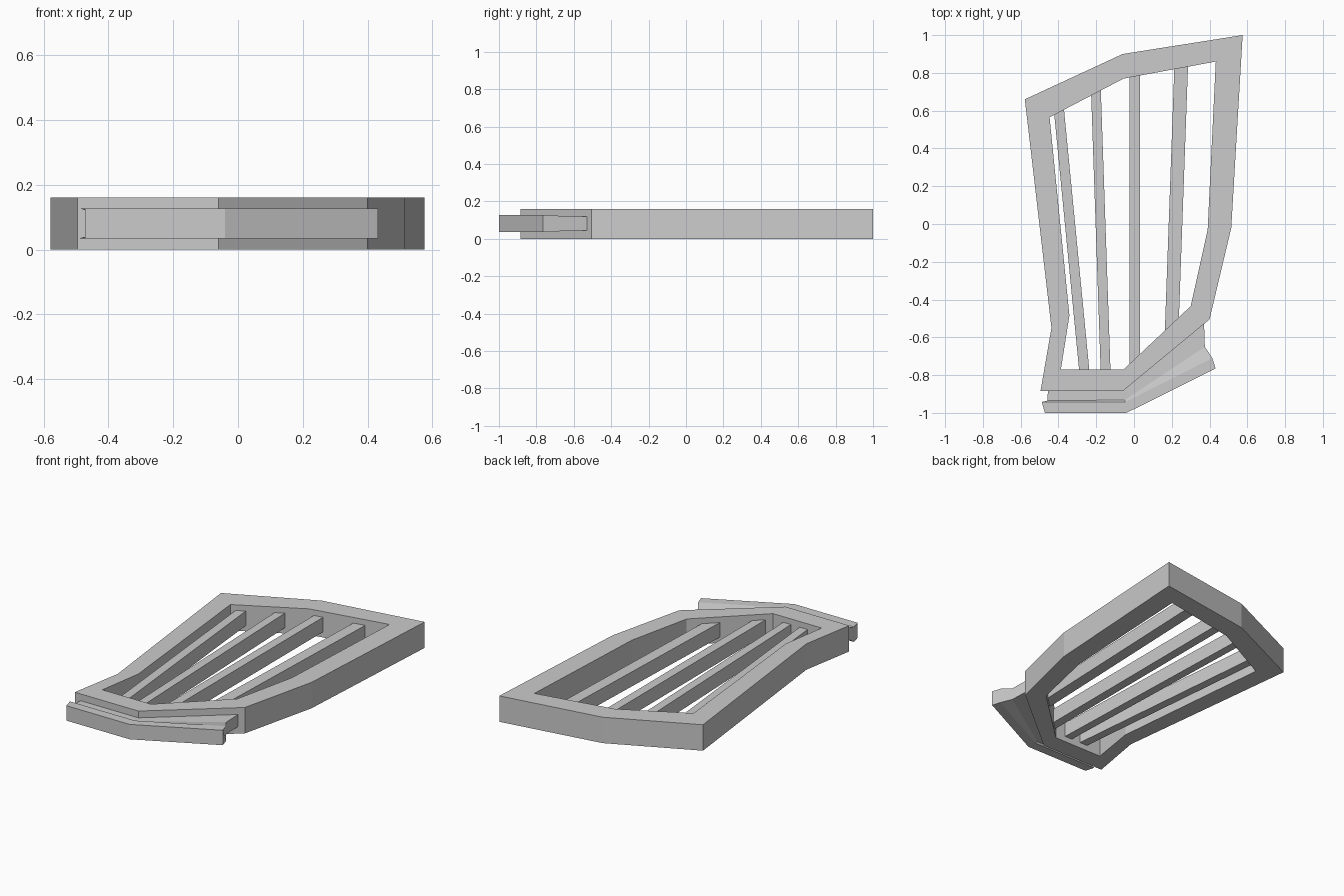
import bpy, bmesh

if "Cube" in bpy.data.objects:
    bpy.data.objects.remove(bpy.data.objects["Cube"])


def make_object(name, verts, faces):
    mesh = bpy.data.meshes.new(name)
    mesh.from_pydata(verts, [], faces)
    bm = bmesh.new()
    bm.from_mesh(mesh)
    bmesh.ops.recalc_face_normals(bm, faces=bm.faces)
    bm.to_mesh(mesh)
    bm.free()
    obj = bpy.data.objects.new(name, mesh)
    bpy.context.collection.objects.link(obj)
    return obj


def loft(name, sections, closed=False):
    """Join equal-sized cross-sections with quads, capping open ends."""
    n, m = len(sections[0]), len(sections)
    verts = [p for s in sections for p in s]
    faces = []
    for i in range(m if closed else m - 1):
        a, b = i * n, (i + 1) % m * n
        for k in range(n):
            j = (k + 1) % n
            faces.append((a + k, a + j, b + j, b + k))
    if not closed:
        faces += [tuple(range(n)), tuple(range((m - 1) * n, m * n))]
    return make_object(name, verts, faces)


# Outer frame: rectangular section swept around the bent outline
outer = [(-.578, .66), (-.06, .90), (.575, 1), (.515, -.02),
         (.40, -.505), (-.06, -.885), (-.495, -.885), (-.437, -.55)]
inner = [(-.447, .565), (-.055, .77), (.433, .86), (.39, -.03),
         (.30, -.435), (-.055, -.77), (-.387, -.77), (-.342, -.485)]
H = 0.16
loft("frame", [[(*o, 0), (*i, 0), (*i, H), (*o, H)]
               for o, i in zip(outer, inner)], closed=True)

# Slanted bars: top x, top y, bottom x, bottom y, half width
bars = [(-.398, .61, -.262, -.79, .027),
        (-.202, .72, -.15, -.79, .026),
        (.003, .80, .003, -.75, .028),
        (.25, .84, .199, -.575, .036)]
for n, (x1, y1, x2, y2, w) in enumerate(bars, 1):
    loft(f"bar_{n}", [[(x - w, y, .035), (x + w, y, .035),
                       (x + w, y, .125), (x - w, y, .125)]
                      for x, y in ((x1, y1), (x2, y2))])

# Bottom lip: thin neck flaring into a thicker edge, bent at the middle
stations = [[(-.455, -.86), (-.458, -.935), (-.488, -.942), (-.472, -1)],
            [(-.06, -.86), (-.05, -.932), (-.045, -.942), (-.04, -1)],
            [(.37, -.50), (.375, -.65), (.415, -.71), (.432, -.765)]]
half = [.037, .037, .046, .046]
mid = 0.081
loft("bottom_lip", [[(*p, mid + h) for p, h in zip(s, half)] +
                    [(*p, mid - h) for p, h in zip(s[::-1], half[::-1])]
                    for s in stations])
